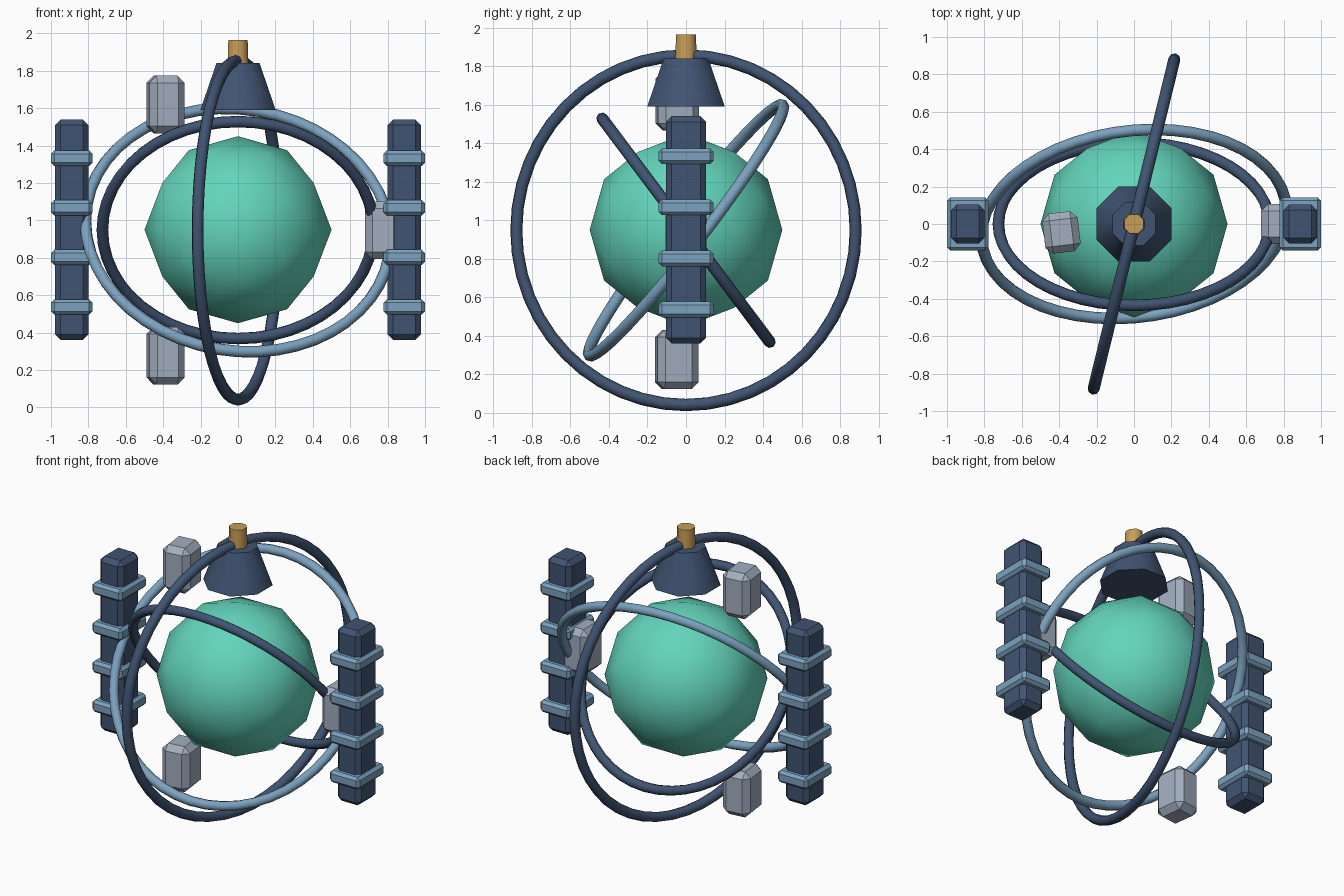
import bpy, bmesh, math
from mathutils import Matrix, Vector

if "Cube" in bpy.data.objects:
    bpy.data.objects.remove(bpy.data.objects["Cube"])

CENTER = Vector((0, 0, 0.948))


def material(name, rgb):
    m = bpy.data.materials.new(name)
    m.diffuse_color = (*rgb, 1)
    m.use_nodes = True
    m.node_tree.nodes["Principled BSDF"].inputs["Base Color"].default_value = m.diffuse_color
    return m


NAVY = material("navy", (0.052, 0.088, 0.168))
BLUE = material("steel blue", (0.20, 0.36, 0.52))
GREY = material("pale grey", (0.36, 0.42, 0.52))
TEAL = material("teal", (0.125, 0.66, 0.50))
BRONZE = material("bronze", (0.58, 0.34, 0.10))


def finish(name, bm, mat, smooth=None):
    bmesh.ops.recalc_face_normals(bm, faces=bm.faces)
    me = bpy.data.meshes.new(name)
    bm.to_mesh(me)
    bm.free()
    me.materials.append(mat)
    ob = bpy.data.objects.new(name, me)
    bpy.context.collection.objects.link(ob)
    if smooth is not None:
        bpy.ops.object.select_all(action='DESELECT')
        bpy.context.view_layer.objects.active = ob
        ob.select_set(True)
        bpy.ops.object.shade_smooth_by_angle(angle=math.radians(smooth))
    return ob


def block(name, loc, size, chamfer, mat, turn=0):
    """Chamfered box."""
    bm = bmesh.new()
    bmesh.ops.create_cube(bm, size=1)
    bmesh.ops.scale(bm, vec=size, verts=bm.verts)
    bmesh.ops.bevel(bm, geom=bm.edges[:], offset=chamfer, segments=1,
                    affect='EDGES', profile=0.5)
    bmesh.ops.rotate(bm, cent=(0, 0, 0), verts=bm.verts,
                     matrix=Matrix.Rotation(turn, 3, 'Z'))
    bmesh.ops.translate(bm, vec=loc, verts=bm.verts)
    return finish(name, bm, mat)


def ring(name, radius, tube, u, w, mat, segments=48, sides=8):
    """Torus in the plane of the directions u and w."""
    u, w = Vector(u).normalized(), Vector(w).normalized()
    n = u.cross(w)
    bm = bmesh.new()
    loops = []
    for i in range(segments):
        a = math.tau * i / segments
        out = u * math.cos(a) + w * math.sin(a)
        loops.append([bm.verts.new(CENTER + out * (radius + tube * math.cos(b)) + n * tube * math.sin(b))
                      for b in (math.tau * j / sides for j in range(sides))])
    for i in range(segments):
        p, q = loops[i], loops[(i + 1) % segments]
        for j in range(sides):
            k = (j + 1) % sides
            bm.faces.new((p[j], q[j], q[k], p[k]))
    return finish(name, bm, mat, 60)


def frustum(name, sides, r_low, r_high, z_low, z_high, mat):
    bm = bmesh.new()
    bmesh.ops.create_cone(bm, cap_ends=True, segments=sides, radius1=r_low,
                          radius2=r_high, depth=z_high - z_low)
    bmesh.ops.rotate(bm, cent=(0, 0, 0), verts=bm.verts,
                     matrix=Matrix.Rotation(math.pi / sides, 3, 'Z'))
    bmesh.ops.translate(bm, vec=(0, 0, (z_low + z_high) / 2), verts=bm.verts)
    return finish(name, bm, mat, 50)


# Core ball, turned so an edge midpoint points straight up
bm = bmesh.new()
bmesh.ops.create_icosphere(bm, subdivisions=2, radius=0.5)
bmesh.ops.rotate(bm, cent=(0, 0, 0), verts=bm.verts,
                 matrix=Matrix.Rotation(math.radians(-31.717), 3, 'Y'))
bmesh.ops.translate(bm, vec=(0, 0, 0.95), verts=bm.verts)
finish("core_ball", bm, TEAL, 60)

# Three orbit rings
ring("upright_ring", 0.907, 0.032, (0.238, 0.971, 0), (0, 0, 1), NAVY)
ring("tilted_outer_ring", 0.82, 0.031, (0.995, 0.08, -0.062), (0, 0.61, 0.79), BLUE)
ring("tilted_inner_ring", 0.725, 0.031, (1, 0, 0), (0, -0.6, 0.8), NAVY)

# Top cap and its finial
frustum("cap_skirt", 8, 0.218, 0.125, 1.59, 1.84, NAVY)
frustum("cap_finial", 8, 0.060, 0.056, 1.83, 1.965, BRONZE)

# Side pillars with four bands each
for side, label in ((-1, "left"), (1, "right")):
    x = side * 0.889
    block(label + "_pillar", (x, 0, 0.95), (0.178, 0.208, 1.18), 0.03, NAVY)
    for i in range(4):
        block(f"{label}_band_{i + 1}", (x, 0, 0.537 + i * 0.265),
              (0.222, 0.286, 0.082), 0.018, BLUE)

# Three floating blocks spaced evenly around the core
for i, (y, turn) in enumerate(((0, 0), (-0.045, 0.12), (-0.048, 0.12))):
    a = math.tau * i / 3
    block(f"floating_block_{i + 1}",
          (0.775 * math.cos(a), y, 0.948 + 0.775 * math.sin(a)),
          (0.19, 0.215, 0.308), 0.038, GREY, turn)
